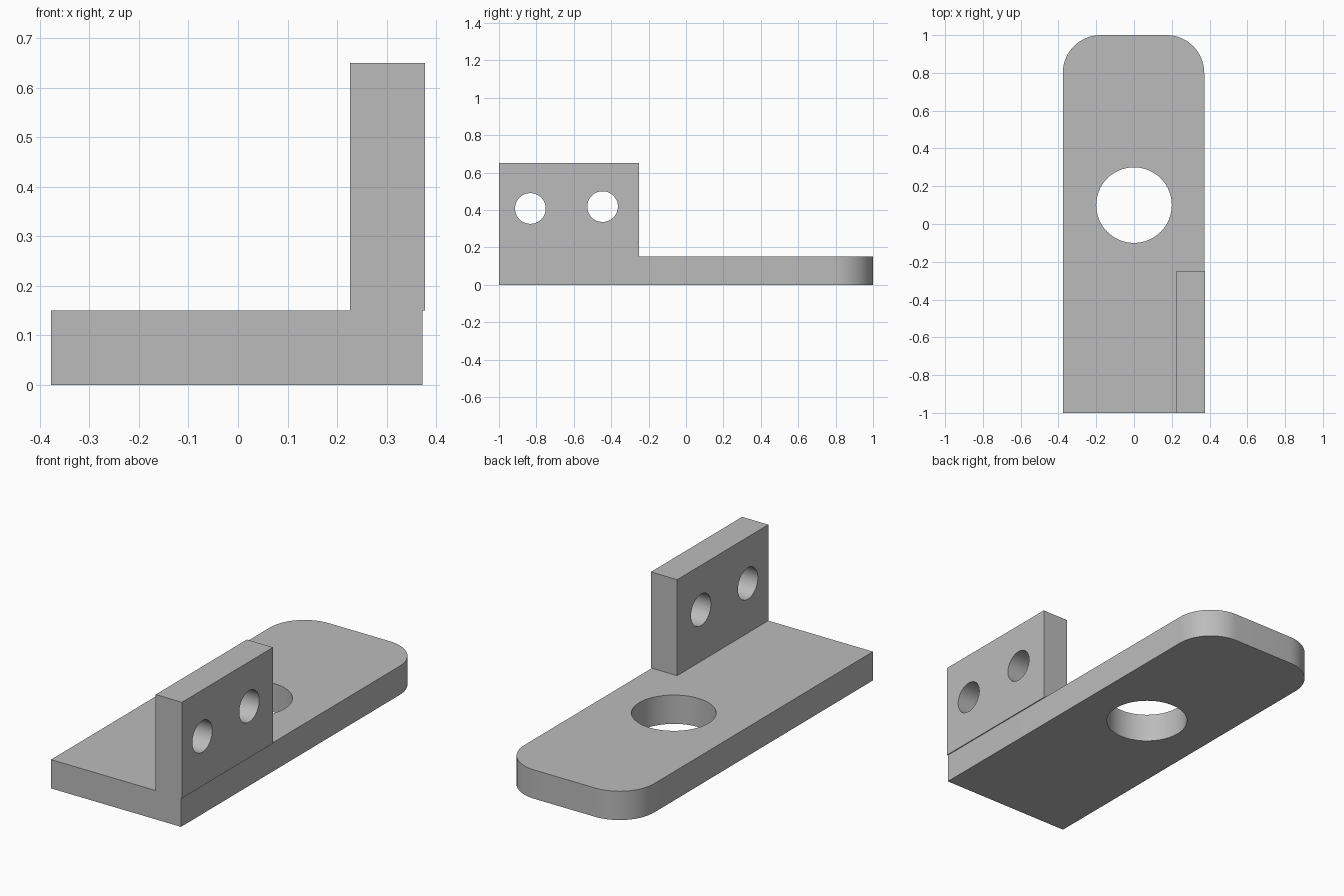
import bpy
import bmesh
from math import cos, sin, pi, radians
from mathutils import Matrix, Vector

default_cube = bpy.data.objects.get("Cube")
if default_cube:
    bpy.data.objects.remove(default_cube)

grey = bpy.data.materials.new("plain grey")
grey.use_nodes = True
grey.diffuse_color = (0.5, 0.5, 0.5, 1)
grey.node_tree.nodes["Principled BSDF"].inputs["Base Color"].default_value = (0.5, 0.5, 0.5, 1)


def new_object(name, bm):
    bmesh.ops.recalc_face_normals(bm, faces=bm.faces)
    mesh = bpy.data.meshes.new(name)
    bm.to_mesh(mesh)
    bm.free()
    mesh.materials.append(grey)
    obj = bpy.data.objects.new(name, mesh)
    bpy.context.collection.objects.link(obj)
    return obj


def extruded(name, outline, direction):
    """Solid made by pushing a flat outline along a direction."""
    bm = bmesh.new()
    face = bm.faces.new([bm.verts.new(p) for p in outline])
    result = bmesh.ops.extrude_face_region(bm, geom=[face], use_keep_orig=True)
    verts = [v for v in result["geom"] if isinstance(v, bmesh.types.BMVert)]
    bmesh.ops.translate(bm, verts=verts, vec=direction)
    return new_object(name, bm)


def drill(obj, centre, radius, axis):
    """Cut a round through hole along the given axis."""
    bm = bmesh.new()
    turn = Vector((0, 0, 1)).rotation_difference(Vector(axis)).to_matrix().to_4x4()
    bmesh.ops.create_cone(bm, cap_ends=True, segments=64, radius1=radius, radius2=radius,
                          depth=0.4, matrix=Matrix.Translation(centre) @ turn)
    cutter = new_object("hole_cutter", bm)
    cutter.hide_render = True
    mod = obj.modifiers.new("hole", "BOOLEAN")
    mod.operation, mod.solver, mod.object = "DIFFERENCE", "EXACT", cutter
    bpy.context.view_layer.objects.active = obj
    bpy.ops.object.modifier_apply(modifier=mod.name)
    bpy.data.objects.remove(cutter)


def smooth(obj):
    bpy.ops.object.select_all(action="DESELECT")
    obj.select_set(True)
    bpy.context.view_layer.objects.active = obj
    bpy.ops.object.shade_smooth_by_angle(angle=radians(30))


# Base plate: square front end, rounded back corners
left, right, thick, corner = 0.372, -0.377, 0.15, 0.2
outline = [(right, -1, 0), (left, -1, 0)]
for cx, start in ((left - corner, 0), (right + corner, pi / 2)):
    for i in range(17):
        a = start + i * pi / 32
        outline.append((cx + corner * cos(a), 1 - corner + corner * sin(a), 0))
base = extruded("base_plate", outline, (0, 0, thick))
drill(base, (0, 0.1, thick / 2), 0.2, (0, 0, 1))
smooth(base)

# Upright plate with two bolt holes
x0, y0, y1, top = 0.226, -1, -0.25, 0.65
upright = extruded("upright_plate",
                   [(x0, y0, thick), (x0, y1, thick), (x0, y1, top), (x0, y0, top)],
                   (0.151, 0, 0))
for y, z in ((-0.832, 0.408), (-0.446, 0.418)):
    drill(upright, (x0 + 0.075, y, z), 0.082, (1, 0, 0))
smooth(upright)
